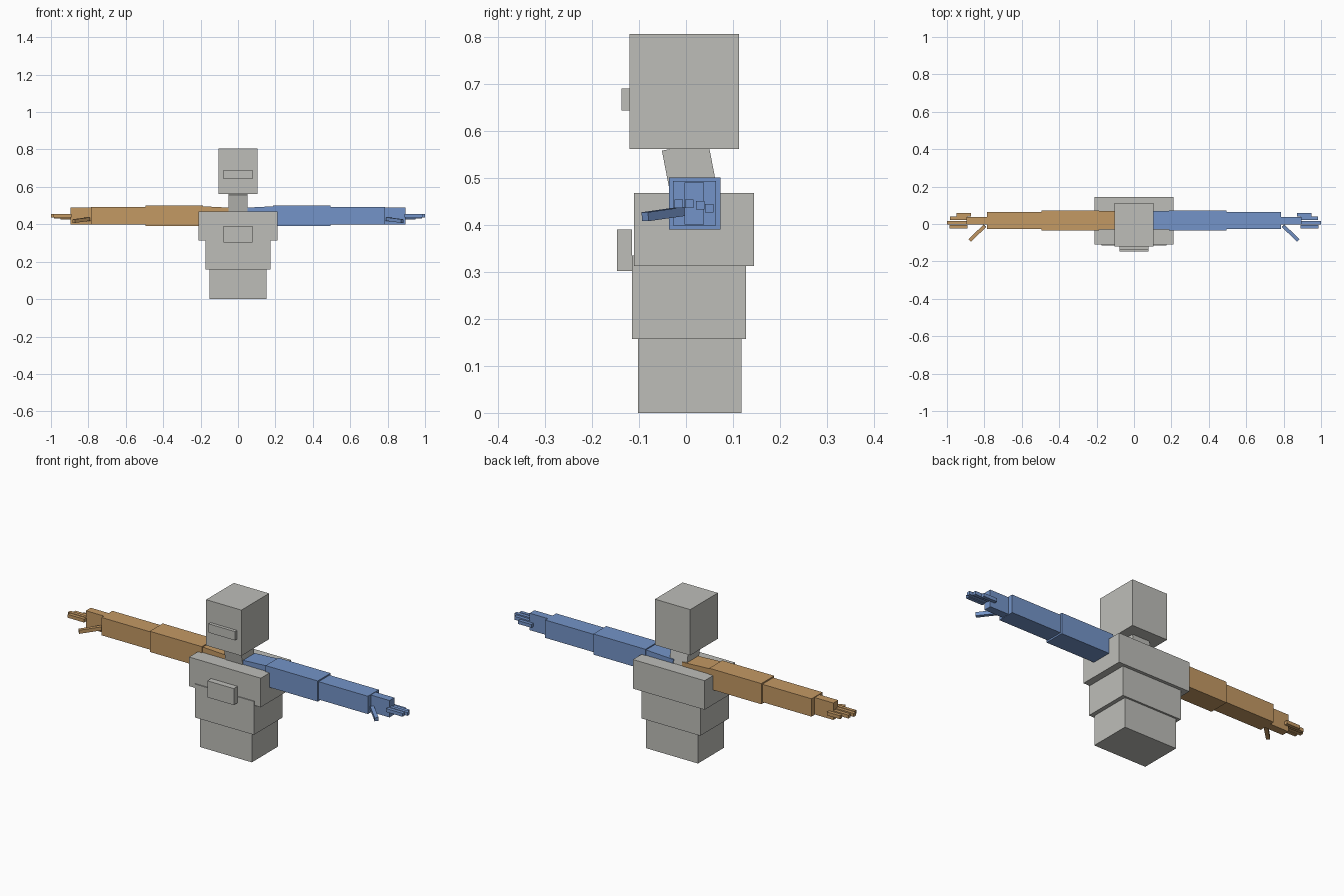
import bpy
from mathutils import Matrix, Vector

cube = bpy.data.objects.get("Cube")
if cube:
    bpy.data.objects.remove(cube)


def material(name, rgb):
    mat = bpy.data.materials.new(name)
    mat.use_nodes = True
    mat.diffuse_color = (*rgb, 1)
    mat.node_tree.nodes["Principled BSDF"].inputs["Base Color"].default_value = (*rgb, 1)
    return mat


grey = material("warm grey", (0.515, 0.515, 0.485))
tan = material("tan", (0.552, 0.319, 0.127))
blue = material("soft blue", (0.174, 0.296, 0.578))


def box(name, mat, low, high, turn=None):
    """Box between two corners, optionally turned about its centre."""
    low, high = Vector(low), Vector(high)
    bpy.ops.mesh.primitive_cube_add(size=1)
    obj = bpy.context.object
    obj.name = name
    size = Matrix.Diagonal((*(high - low), 1))
    obj.data.transform((turn or Matrix()) @ size)
    obj.location = (low + high) / 2
    obj.data.materials.append(mat)
    return obj


def bar(name, mat, start, end, thick):
    """Square bar running from start to end."""
    start, end = Vector(start), Vector(end)
    run = end - start
    half = Vector((run.length, thick, thick)) / 2
    mid = (start + end) / 2
    turn = run.to_track_quat('X', 'Z').to_matrix().to_4x4()
    return box(name, mat, mid - half, mid + half, turn)


# Torso
box("pelvis", grey, (-0.153, -0.102, 0), (0.153, 0.118, 0.165))
box("abdomen", grey, (-0.174, -0.115, 0.157), (0.174, 0.128, 0.335))
box("chest", grey, (-0.211, -0.11, 0.312), (0.211, 0.145, 0.467))
box("chest_plate", grey, (-0.078, -0.147, 0.302), (0.078, -0.115, 0.39))

# Neck leaning forward into the head
box("neck", grey, (-0.051, -0.04, 0.44), (0.051, 0.06, 0.568),
    Matrix.Rotation(0.19, 4, 'X'))

# Head
box("head", grey, (-0.104, -0.12, 0.561), (0.104, 0.113, 0.805))
box("face_plate", grey, (-0.078, -0.137, 0.643), (0.078, -0.12, 0.69))

# Fingers: name, start x, tip x, y, z
FINGERS = [
    ("index_finger", 0.89, 0.987, -0.015, 0.445),
    ("middle_finger", 0.89, 1.0, 0.007, 0.445),
    ("ring_finger", 0.89, 0.985, 0.030, 0.441),
    ("little_finger", 0.871, 0.949, 0.049, 0.435),
]

# Arms, the same on both sides
for side, s, mat in (("left", 1, blue), ("right", -1, tan)):
    def limb(name, x0, x1, y0, y1, z0, z1, turn=None):
        xs = sorted((s * x0, s * x1))
        return box(f"{side}_{name}", mat, (xs[0], y0, z0), (xs[1], y1, z1), turn)

    limb("shoulder", 0.028, 0.189, -0.03, 0.07, 0.399, 0.492,
         Matrix.Rotation(-0.05 * s, 4, 'Y'))
    limb("upper_arm", 0.188, 0.495, -0.036, 0.073, 0.39, 0.5)
    limb("forearm", 0.495, 0.785, -0.028, 0.064, 0.398, 0.493)
    limb("hand", 0.785, 0.895, -0.003, 0.038, 0.4, 0.49)
    for name, x0, x1, y, z in FINGERS:
        bar(f"{side}_{name}", mat, (s * x0, y, z), (s * x1, y, z), 0.018)
    bar(f"{side}_thumb", mat, (s * 0.797, -0.01, 0.428), (s * 0.878, -0.087, 0.417), 0.019)
